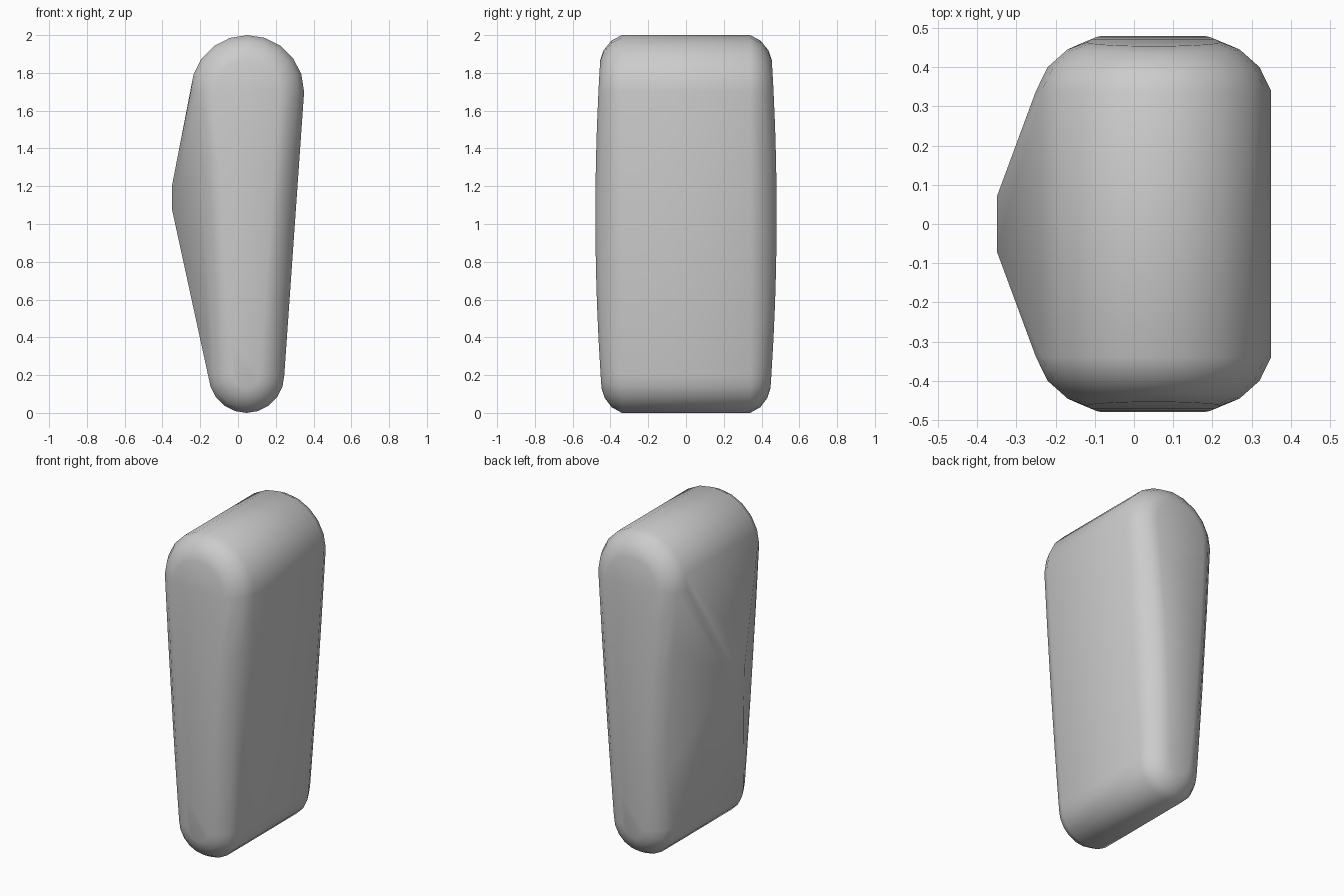
import bpy
import bmesh
from math import sin, cos, pi

cube = bpy.data.objects.get("Cube")
if cube:
    bpy.data.objects.remove(cube, do_unlink=True)

grey = bpy.data.materials.new("plain grey")
grey.use_nodes = True
colour = (0.6, 0.6, 0.6, 1)
grey.diffuse_color = colour
grey.node_tree.nodes["Principled BSDF"].inputs["Base Color"].default_value = colour

# Tapered capsule outline: a large circle on top, a small one below
TOP = (0.05, 1.70, 0.30)
BOTTOM = (0.045, 0.20, 0.20)
SEGMENTS = 20
SLICES = 8


def bulge(z):
    """Gentle outward swelling of the front and back faces."""
    return 0.035 * (1 - ((z - 1.05) / 0.95) ** 2)


def outline(inset):
    """Points of the capsule outline, shrunk by the inset."""
    points = []
    for x, z, r in (TOP, BOTTOM):
        for i in range(SEGMENTS):
            a = 2 * pi * i / SEGMENTS
            points.append((x + (r - inset) * cos(a), z + (r - inset) * sin(a)))
    if inset:
        for k in range(1, SLICES):
            x, z, r = (b + (t - b) * k / SLICES for t, b in zip(TOP, BOTTOM))
            points += [(x - r + inset, z), (x + r - inset, z)]
    return points


bm = bmesh.new()

# Rounded body: (inset, depth, share of the bulge) for each ring
for inset, depth, share in ((0, 0.34, 0), (0.03, 0.395, 0.3),
                            (0.08, 0.432, 0.7), (0.13, 0.445, 1)):
    for x, z in outline(inset):
        y = depth + share * bulge(z)
        for side in (-1, 1):
            bm.verts.new((x, side * y, z))

# Blunt peak on the right side
for y in (-0.07, 0.07):
    for z in (1.08, 1.20):
        bm.verts.new((-0.35, y, z))

# Stretch one skin over all the points
hull = bmesh.ops.convex_hull(bm, input=bm.verts[:])
loose = {v for v in hull["geom_interior"] + hull["geom_unused"]
         if isinstance(v, bmesh.types.BMVert)}
bmesh.ops.delete(bm, geom=list(loose), context="VERTS")
bmesh.ops.dissolve_limit(bm, angle_limit=0.01, verts=bm.verts[:], edges=bm.edges[:])
bmesh.ops.recalc_face_normals(bm, faces=bm.faces[:])

mesh = bpy.data.meshes.new("rounded_body")
bm.to_mesh(mesh)
bm.free()
mesh.materials.append(grey)
body = bpy.data.objects.new("rounded_body", mesh)
bpy.context.collection.objects.link(body)

bpy.ops.object.select_all(action="DESELECT")
body.select_set(True)
bpy.context.view_layer.objects.active = body
bpy.ops.object.shade_smooth_by_angle(angle=0.6)
